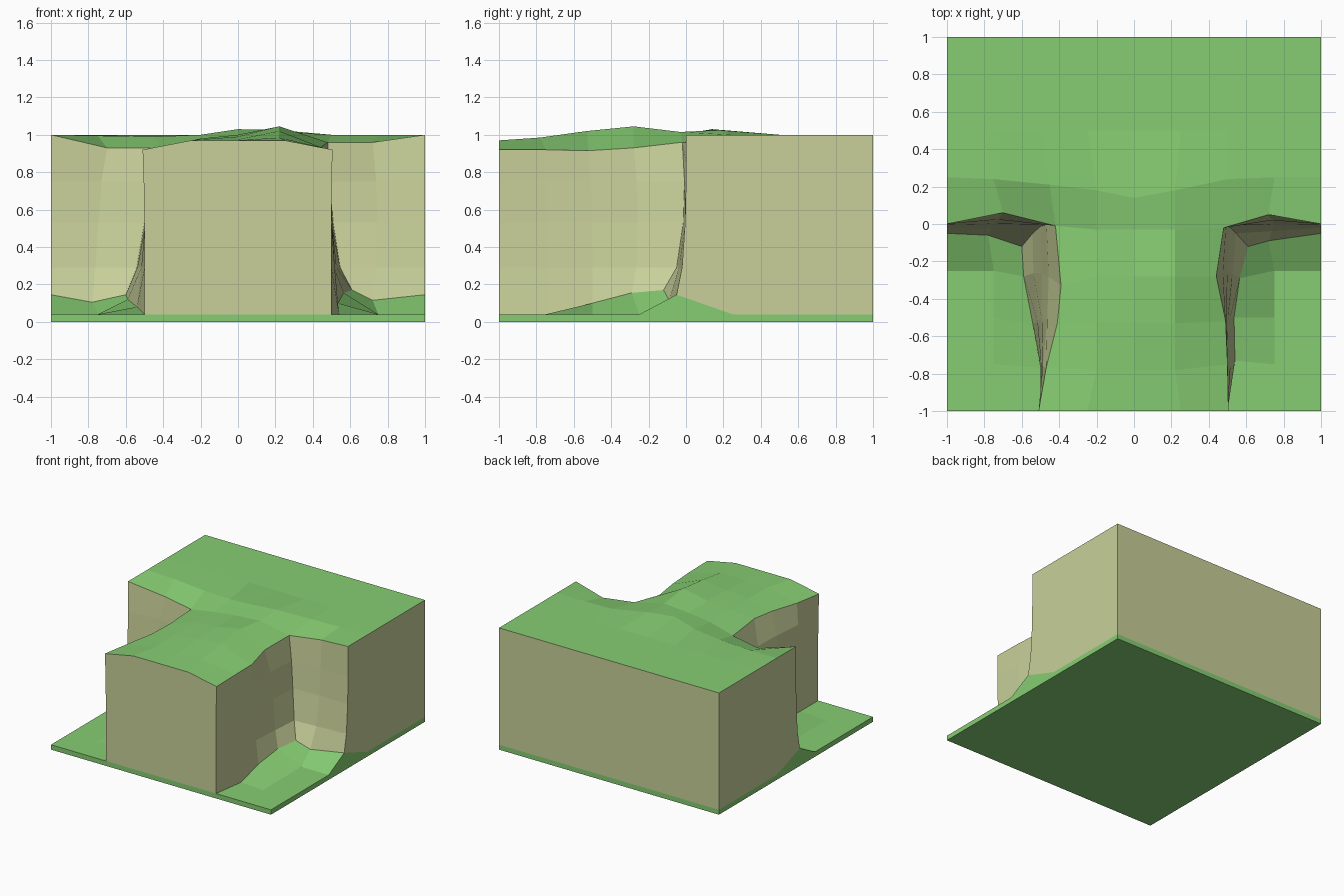
import bpy
import bmesh
from mathutils import Vector

if "Cube" in bpy.data.objects:
    bpy.data.objects.remove(bpy.data.objects["Cube"])


def material(name, color):
    m = bpy.data.materials.new(name)
    m.diffuse_color = (*color, 1)
    m.use_nodes = True
    m.node_tree.nodes["Principled BSDF"].inputs["Base Color"].default_value = m.diffuse_color
    return m


GRASS = material("grass", (0.24, 0.61, 0.17))
ROCK = material("rock", (0.58, 0.63, 0.32))


class Part:
    """Collects faces, each turned toward an outward hint direction."""

    def __init__(self):
        self.bm = bmesh.new()

    def face(self, pts, hint):
        f = self.bm.faces.new([self.bm.verts.new(p) for p in pts])
        f.normal_update()
        if f.normal.dot(Vector(hint)) < 0:
            f.normal_flip()

    def sheet(self, rows, hint):
        for a, b in zip(rows, rows[1:]):
            for i in range(len(a) - 1):
                self.face([a[i], a[i + 1], b[i + 1], b[i]], hint)

    def finish(self, name, mat):
        bmesh.ops.remove_doubles(self.bm, verts=self.bm.verts, dist=0.0005)
        me = bpy.data.meshes.new(name)
        self.bm.to_mesh(me)
        self.bm.free()
        me.materials.append(mat)
        bpy.context.collection.objects.link(bpy.data.objects.new(name, me))


BASE = 0.04
YS = [-1, -0.75, -0.5, -0.25, 0]

# Cliff lines, from the tile side to the inner corner and then to the front
PLAN = [(1, 0), (0.75, 0), (0.5, 0), (0.5, -0.25), (0.5, -0.5), (0.5, -0.75), (0.5, -1)]
RIM = {
    -1: [(-1, 0, 1), (-0.7, 0.06, 0.93), (-0.42, -0.01, 0.93), (-0.39, -0.33, 0.94),
         (-0.41, -0.53, 0.93), (-0.47, -0.77, 0.92), (-0.51, -1, 0.92)],
    1: [(1, 0, 1), (0.72, 0.05, 0.96), (0.48, -0.02, 0.96), (0.44, -0.28, 0.93),
        (0.49, -0.52, 0.915), (0.5, -0.75, 0.92), (0.505, -1, 0.92)],
}
FOOT = {
    -1: [(-1, -0.05, 0.145), (-0.78, -0.06, 0.105), (-0.6, -0.12, 0.145), (-0.59, -0.28, 0.12),
         (-0.54, -0.54, 0.08), (-0.5, -0.77, BASE), (-0.5, -1, BASE)],
    1: [(1, -0.05, 0.145), (0.72, -0.09, 0.115), (0.61, -0.12, 0.17), (0.565, -0.29, 0.155),
        (0.535, -0.5, 0.1), (0.54, -0.73, BASE), (0.5, -1, BASE)],
}


def column(s, k):
    """Wall points from foot to rim at one station of a cliff line."""
    foot, rim = Vector(FOOT[s][k]), Vector(RIM[s][k])
    home = Vector((s * PLAN[k][0], PLAN[k][1], 0))
    pts = [foot]
    for z, wf, wr in ((0.29, 0.42, 0), (0.53, 0.1, 0.12), (0.75, 0, 0.4)):
        p = home + (foot - home) * wf + (rim - home) * wr
        p.z = z
        pts.append(p)
    return pts + [rim]


COLS = {s: [column(s, k) for k in range(7)] for s in (-1, 1)}

# Upper meadow: three gently humped inner columns, rim points at the cliffs
HUMPS = {
    -1: (0.97, 0.97, 0.97), -0.75: (0.975, 0.975, 0.985), -0.5: (0.98, 0.99, 1.02),
    -0.25: (0.98, 1.0, 1.045), 0: (0.975, 1.0, 1.015),
}


def hump_row(y):
    xs = (-0.25, 0, 0.25) if y == -1 else (-0.2, 0, 0.22)
    dy = 0 if y == -1 else -0.03
    return [(x, y + dy, z) for x, z in zip(xs, HUMPS[y])]


front_rows = []
for i, y in enumerate(YS):
    k = 6 - i
    front_rows.append([RIM[-1][k]] + hump_row(y) + [RIM[1][k]])
seam = RIM[-1][:2] + front_rows[-1] + RIM[1][1::-1]
back_rows = [seam]
back_rows.append([(-1, 0.25, 1), (-0.75, 0.24, 0.995), (-0.45, 0.21, 0.99), (-0.2, 0.18, 1.0),
                  (0, 0.14, 1.03), (0.22, 0.18, 1.025), (0.5, 0.24, 1.0),
                  (0.75, 0.25, 1), (1, 0.25, 1)])
for y in (0.5, 0.75, 1):
    back_rows.append([(i / 4 - 1, y, 1) for i in range(9)])

meadow = Part()
meadow.sheet(front_rows, (0, 0, 1))
meadow.sheet(back_rows, (0, 0, 1))
meadow.finish("upper_meadow", GRASS)

# Rock: inner cliff walls, front face, side faces and back face
rock = Part()
for s in (-1, 1):
    rock.sheet(COLS[s][:3], (-s * 0.01, -1, 0))
    rock.sheet(COLS[s][2:], (s, -0.01, 0))
    rock.face(COLS[s][0] + [(s, 1, 1), (s, 1, BASE), (s, 0.25, BASE)], (s, 0, 0))
rock.face(COLS[-1][6] + front_rows[0][1:-1] + COLS[1][6][::-1], (0, -1, 0))
rock.face([(-1, 1, BASE), (1, 1, BASE), (1, 1, 1), (-1, 1, 1)], (0, 1, 0))
rock.finish("cliff_rock", ROCK)

# Lower ground: two lawns rising into the inner corners, on a thin slab
ground = Part()
for s in (-1, 1):
    rows = [[(s, y, BASE), (s * 0.75, y, BASE), FOOT[s][6 - i]] for i, y in enumerate(YS[:-1])]
    rows.append(FOOT[s][:3])
    ground.sheet(rows, (0, 0, 1))
    ground.face([(s, -1, 0), (s, 1, 0), (s, 1, BASE), (s, 0.25, BASE), FOOT[s][0],
                 (s, -0.25, BASE), (s, -1, BASE)], (s, 0, 0))
    ground.face([(-1, s, 0), (1, s, 0), (1, s, BASE), (-1, s, BASE)], (0, s, 0))
ground.face([(-1, -1, 0), (1, -1, 0), (1, 1, 0), (-1, 1, 0)], (0, 0, -1))
ground.finish("lower_ground", GRASS)
